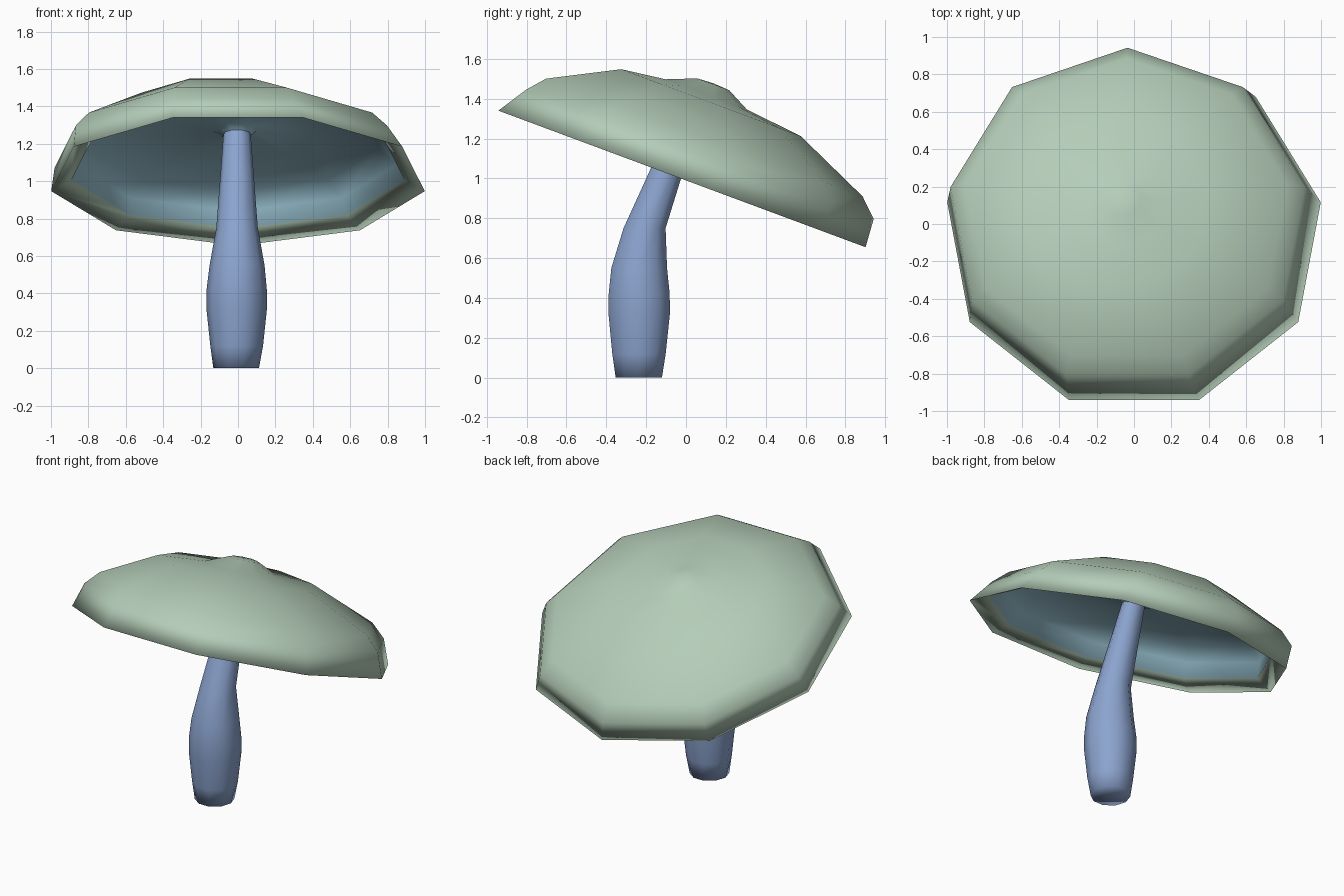
import bpy, bmesh, math
from mathutils import Matrix, Vector

if "Cube" in bpy.data.objects:
    bpy.data.objects.remove(bpy.data.objects["Cube"])


def material(name, rgb):
    m = bpy.data.materials.new(name)
    m.diffuse_color = (*rgb, 1)
    m.use_nodes = True
    m.node_tree.nodes["Principled BSDF"].inputs["Base Color"].default_value = m.diffuse_color
    return m


def loft(name, rings, sides, mats, frame=Matrix(), spin=0, start=None, end=None, split=0):
    """Skin rings of (x, y, z, radius); unspun, a vertex of each ring points to +y.
    Bands before ring number `split` use the second material."""
    bm = bmesh.new()
    loops = []
    for x, y, z, r in rings:
        angles = [2 * math.pi * i / sides + spin for i in range(sides)]
        loops.append([bm.verts.new((x - r * math.sin(a), y + r * math.cos(a), z))
                      for a in angles])
    for k, (a, b) in enumerate(zip(loops, loops[1:])):
        for i in range(sides):
            j = (i + 1) % sides
            f = bm.faces.new((a[i], a[j], b[j], b[i]))
            f.material_index = 1 if k < split else 0
    # close the ends with a fan to a tip point
    for loop, tip in ((loops[0], start), (loops[-1], end)):
        if tip:
            v = bm.verts.new(tip)
            for i in range(sides):
                a, b = loop[i], loop[(i + 1) % sides]
                bm.faces.new((b, a, v) if tip is start else (a, b, v))
    for f in bm.faces:
        f.smooth = True
    bm.transform(frame)
    mesh = bpy.data.meshes.new(name)
    bm.to_mesh(mesh)
    bm.free()
    for m in mats:
        mesh.materials.append(m)
    ob = bpy.data.objects.new(name, mesh)
    bpy.context.collection.objects.link(ob)
    return ob


green = material("cap_green", (0.46, 0.61, 0.48))
pale = material("gill_blue", (0.33, 0.56, 0.66))
blue = material("stem_blue", (0.26, 0.37, 0.62))

tilt = Matrix.Translation(Vector((0, -0.049, 1.008))) @ Matrix.Rotation(-math.radians(20.4), 4, 'X')

# Cap: hollow underside dipping around the stem, lip, rim, dome, raised centre
loft("cap", [
    (-0.005, -0.048, 0.24, 0.075),
    (-0.02, -0.04, 0.27, 0.12),
    (-0.03, 0.005, 0.28, 0.46),
    (-0.02, 0.015, 0.23, 0.78),
    (-0.01, 0.015, 0.15, 0.875),
    (0, 0, 0.057, 0.904),
    (0, 0, 0, 1.014),
    (-0.035, 0.043, 0.147, 0.96),
    (-0.04, 0.037, 0.234, 0.874),
    (-0.09, 0.018, 0.41, 0.495),
    (-0.05, -0.01, 0.44, 0.225),
    (-0.05, 0.01, 0.50, 0.088),
], 9, (green, pale), tilt, end=(-0.05, 0.01, 0.505), split=5)

# Stem: swollen below, bending back into the cap
loft("stem", [
    (-0.01, -0.237, 0, 0.122),
    (-0.007, -0.236, 0.12, 0.141),
    (-0.007, -0.235, 0.32, 0.162),
    (-0.007, -0.235, 0.42, 0.161),
    (-0.005, -0.235, 0.55, 0.147),
    (-0.005, -0.208, 0.75, 0.111),
    (-0.005, -0.093, 1.05, 0.088),
    (-0.005, -0.015, 1.25, 0.073),
    (-0.005, 0.0, 1.28, 0.07),
], 10, (blue,), spin=math.pi / 10, start=(-0.01, -0.237, 0))
